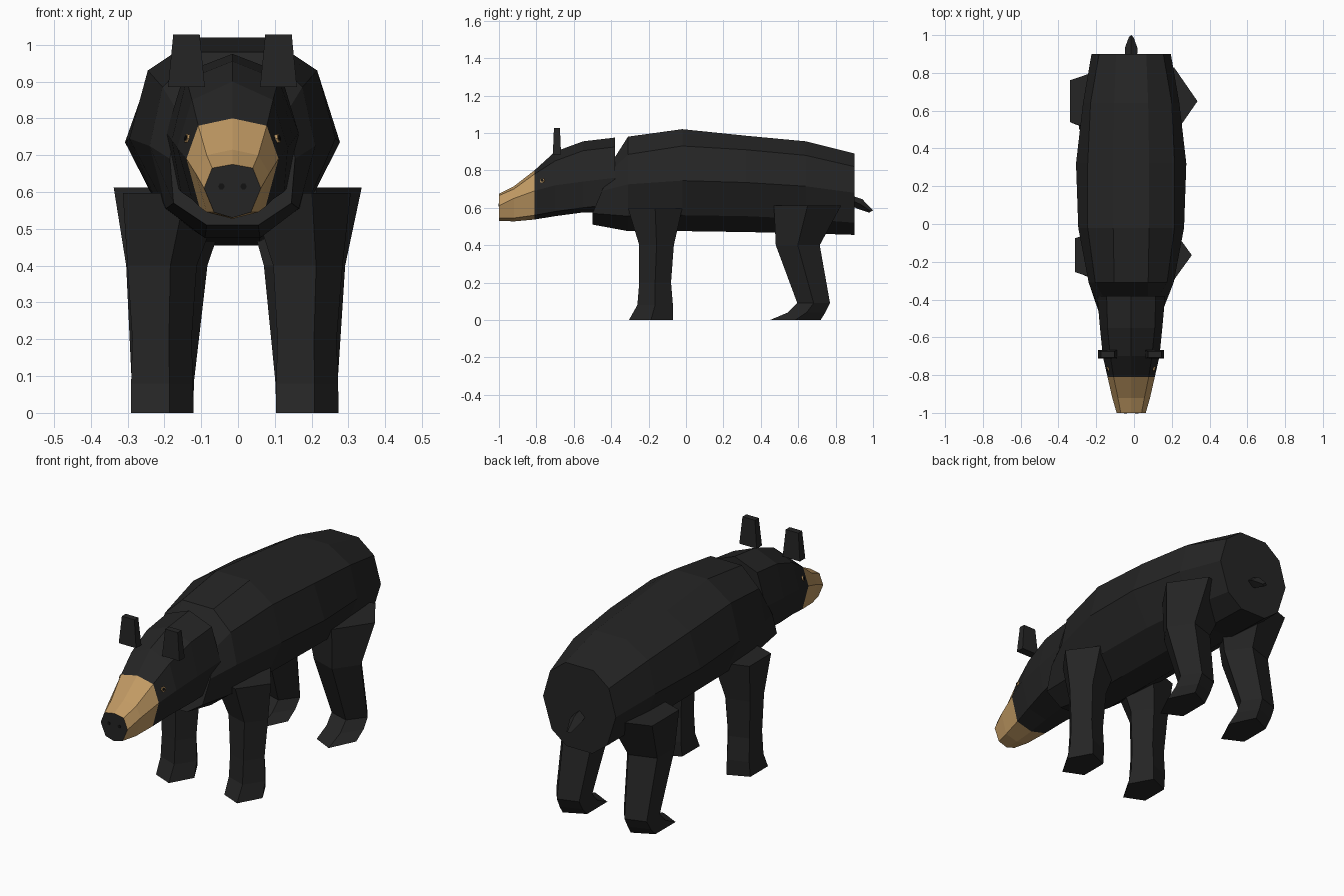
import bpy, bmesh, math
from mathutils import Vector

if "Cube" in bpy.data.objects:
    bpy.data.objects.remove(bpy.data.objects["Cube"])

CX = -0.015  # symmetry plane of the body


def material(name, rgb):
    m = bpy.data.materials.new(name)
    m.diffuse_color = (*rgb, 1)
    m.use_nodes = True
    m.node_tree.nodes["Principled BSDF"].inputs["Base Color"].default_value = m.diffuse_color
    return m


FUR = material("dark fur", (0.018, 0.018, 0.018))
TAN = material("tan muzzle", (0.53, 0.32, 0.125))
BLACK = material("black", (0.006, 0.006, 0.006))


def loft(name, rings, mats=(FUR,), rule=None):
    """Skin a list of equal-sized rings and cap both ends."""
    bm = bmesh.new()
    loops = [[bm.verts.new(p) for p in ring] for ring in rings]
    n = len(loops[0])
    for a, b in zip(loops, loops[1:]):
        for i in range(n):
            j = (i + 1) % n
            bm.faces.new((a[i], a[j], b[j], b[i]))
    bm.faces.new(loops[0][::-1])
    bm.faces.new(loops[-1])
    bmesh.ops.recalc_face_normals(bm, faces=bm.faces)
    if rule:
        for f in bm.faces:
            f.material_index = rule(f)
    me = bpy.data.meshes.new(name)
    bm.to_mesh(me)
    bm.free()
    for m in mats:
        me.materials.append(m)
    ob = bpy.data.objects.new(name, me)
    bpy.context.collection.objects.link(ob)
    return ob


def mirrored(half):
    """Close a right-hand half section (half width, y, z) into a ring."""
    right = [(CX + w, y, z) for w, y, z in half]
    left = [(CX - w, y, z) for w, y, z in reversed(half) if w > 0]
    return right + left


def disc(name, centre, normal, radius, depth, mat, sides=6):
    q = Vector(normal).to_track_quat('Z', 'Y')
    rings = []
    for h in (-depth / 2, depth / 2):
        rings.append([Vector(centre) + q @ Vector((radius * math.cos(k * math.tau / sides),
                                                   radius * math.sin(k * math.tau / sides), h))
                      for k in range(sides)])
    return loft(name, rings, (mat,))


# Body: ten-sided sections, the first one slanting back over the neck
body = [[(.09, -.38, .87), (.15, -.38, .82), (.17, -.45, .69), (.16, -.50, .57), (.07, -.50, .51)]]
for y, tw, tz, sw, sz, mw, mz, lw, lz, bz in (
        (-.31, .09, .98, .19, .885, .225, .725, .18, .555, .475),
        (-.02, .095, 1.02, .23, .93, .28, .745, .20, .56, .475),
        (.32, .095, .985, .23, .91, .292, .735, .20, .555, .47),
        (.64, .09, .955, .215, .88, .255, .715, .185, .54, .463),
        (.90, .08, .89, .17, .82, .21, .68, .16, .52, .455)):
    body.append([(tw, y, tz), (sw, y, sz), (mw, y, mz), (lw, y, lz), (.075, y, bz)])
loft("body", [mirrored(r) for r in body])

# Head: eight-sided sections, tan muzzle and dark nose
head = []
for y, tz, cw, cz, mw, mz, lw, lz, bz in (
        (-1.0, .675, .055, .665, .077, .61, .05, .545, .53),
        (-.92, .715, .07, .70, .10, .65, .07, .545, .527),
        (-.81, .80, .093, .78, .125, .69, .09, .56, .537),
        (-.70, .90, .11, .85, .15, .72, .11, .58, .555),
        (-.55, .955, .125, .905, .165, .74, .14, .60, .575),
        (-.38, .975, .13, .925, .18, .76, .155, .62, .57)):
    head.append(mirrored([(0, y, tz), (cw, y, cz), (mw, y, mz), (lw, y, lz), (0, y, bz)]))


def muzzle_rule(f):
    y = f.calc_center_median().y
    return 1 if -.99 < y < -.81 else 0


loft("head", head, (FUR, TAN), muzzle_rule)

# Ears, eyes and nostrils
for s, side in ((-1, "left"), (1, "right")):
    cx = CX + s * .125
    loft(side + "_ear", [[(cx + a * w, -.69 + b * d, z)
                          for a, b in ((-1, -1), (1, -1), (1, 1), (-1, 1))]
                         for w, d, z in ((.05, .022, .885), (.036, .016, 1.027))])
    out = Vector((s * .9, -.3, .25)).normalized()
    eye = Vector((CX + s * .122, -.768, .745))
    disc(side + "_eye", eye, out, .013, .009, TAN)
    disc(side + "_pupil", eye + out * .003, out, .008, .009, BLACK)
    disc(side + "_nostril", (CX + s * .03, -1, .615), (0, -1, 0), .009, .004, BLACK)

# Legs: pentagonal sections as (z, x offset, radius, y front, y back)
FRONT = ((.597, .172, .152, -.31, -.02), (.40, .198, .104, -.25, -.065),
         (.20, .197, .089, -.25, -.08), (.08, .197, .093, -.26, -.07),
         (0, .197, .094, -.305, -.07))
BACK = ((.612, .174, .18, .47, .83), (.40, .187, .122, .48, .715),
        (.09, .195, .094, .595, .77), (.04, .197, .094, .545, .745),
        (0, .197, .094, .45, .72))
for s, side in ((-1, "left"), (1, "right")):
    for part, rows in (("front", FRONT), ("back", BACK)):
        rings = []
        for z, off, r, y0, y1 in rows:
            ring = []
            for k in range(5):
                a = k * math.tau / 5
                ring.append((-.018 + s * off + r * math.cos(a),
                             (y0 + y1) / 2 + (y1 - y0) / 2 * math.sin(a) / .951, z))
            rings.append(ring)
        loft(f"{side}_{part}_leg", rings)

# Tail
loft("tail", [[(CX, y + t, z + h), (CX + w, y, z), (CX, y - t, z - h), (CX - w, y, z)]
              for y, z, w, h, t in ((.87, .645, .03, .025, 0), (.93, .62, .034, .026, .012),
                                    (.99, .58, .012, .006, .01))])
